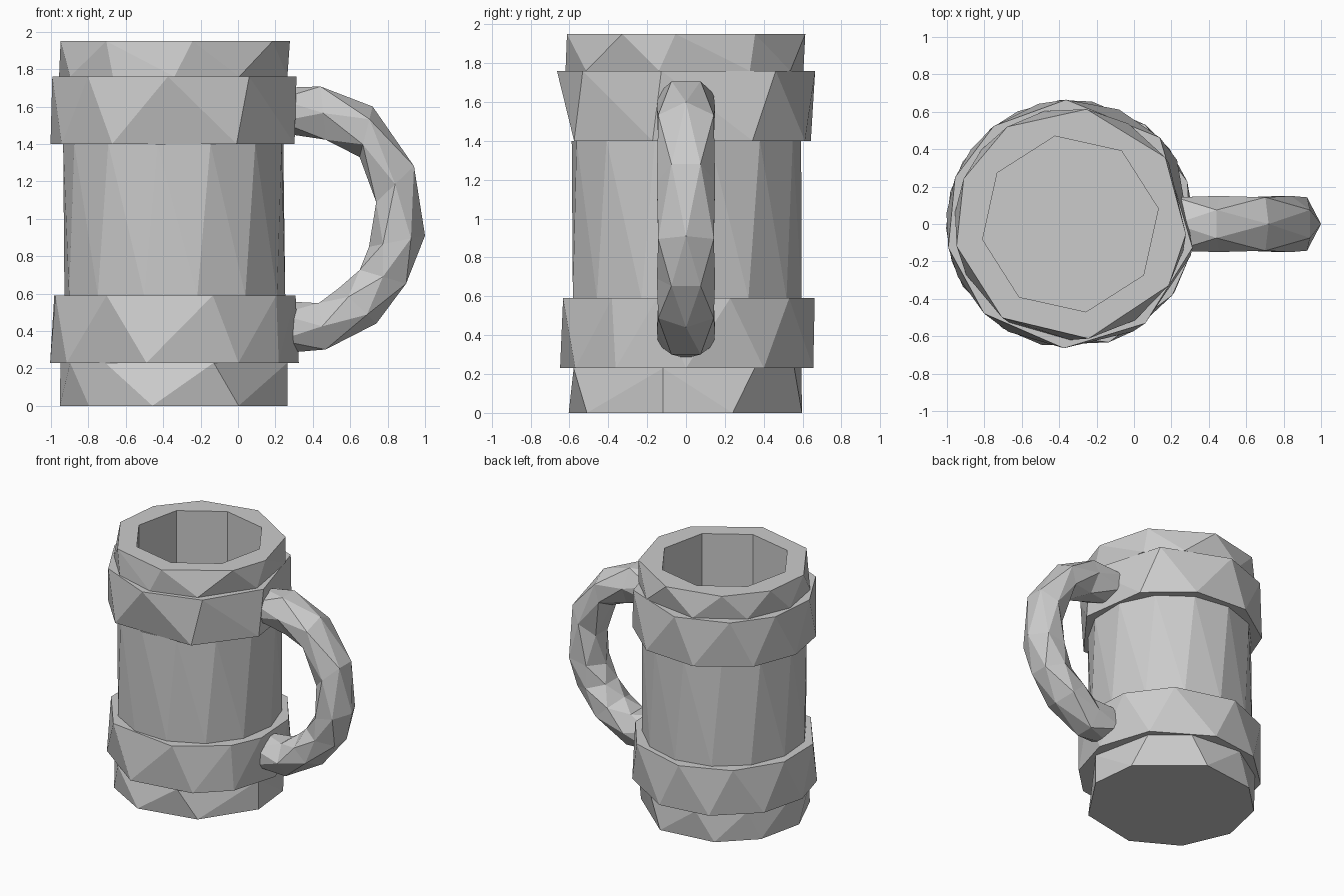
import bpy
import bmesh
from math import sin, cos, radians, pi
from mathutils import Vector

cube = bpy.data.objects.get("Cube")
if cube:
    bpy.data.objects.remove(cube, do_unlink=True)

grey = bpy.data.materials.new("plain grey")
grey.use_nodes = True
grey.diffuse_color = (0.6, 0.6, 0.6, 1)
grey.node_tree.nodes["Principled BSDF"].inputs["Base Color"].default_value = (0.6, 0.6, 0.6, 1)

CENTRE_X = -0.34


def finish(name, bm):
    bmesh.ops.recalc_face_normals(bm, faces=bm.faces)
    mesh = bpy.data.meshes.new(name)
    bm.to_mesh(mesh)
    bm.free()
    mesh.materials.append(grey)
    obj = bpy.data.objects.new(name, mesh)
    bpy.context.collection.objects.link(obj)
    return obj


def faceted_drum(name, low, high, radius, low_angles, high_angles):
    """Hull between two irregular polygons, giving chiselled sides."""
    bm = bmesh.new()
    for z, angles in ((low, low_angles), (high, high_angles)):
        for a in map(radians, angles):
            bm.verts.new((CENTRE_X + radius * cos(a), radius * sin(a), z))
    bmesh.ops.convex_hull(bm, input=bm.verts[:])
    bmesh.ops.dissolve_limit(bm, angle_limit=0.01, verts=bm.verts[:], edges=bm.edges[:])
    return finish(name, bm)


def even(count, start):
    return [start + 360 * i / count for i in range(count)]


# Drums of the mug, bottom to top
drums = [
    faceted_drum("base", 0, 0.23, 0.615,
                 [349, 23, 76, 118, 150, 185, 222, 259, 304],
                 [349, 35, 65, 105, 140, 172, 205, 233, 290]),
    faceted_drum("lower_band", 0.23, 0.59, 0.665,
                 [0, 37, 80, 115, 150, 182, 210, 257, 301, 327],
                 [347, 20, 53, 95, 130, 165, 197, 237, 288, 325]),
    faceted_drum("body", 0.59, 1.40, 0.595, even(13, 5), even(13, 12)),
    faceted_drum("upper_band", 1.40, 1.76, 0.665,
                 [345, 31, 67, 105, 143, 175, 205, 240, 300],
                 [349, 44, 92, 128, 158, 191, 226, 267, 307]),
    faceted_drum("rim", 1.76, 1.95, 0.62,
                 [347, 32, 60, 103, 140, 174, 206, 238, 270, 304],
                 [355, 35, 82, 123, 157, 191, 234, 279, 328]),
]

# Eight-sided hollow cut through every drum
hollow = faceted_drum("hollow_cutter", 0.2, 2.1, 0.477, even(8, 10), even(8, 10))
hollow.hide_render = True
for drum in drums:
    cut = drum.modifiers.new("hollow", 'BOOLEAN')
    cut.object = hollow
    cut.solver = 'EXACT'
    bpy.context.view_layer.objects.active = drum
    bpy.ops.object.modifier_apply(modifier=cut.name)
bpy.data.objects.remove(hollow, do_unlink=True)

# Handle: outer and inner (x, z) points for each cross-section
sections = [
    ((0.22, 1.70), (0.22, 1.46)), ((0.44, 1.72), (0.47, 1.41)),
    ((0.72, 1.60), (0.65, 1.33)), ((0.95, 1.29), (0.73, 1.08)),
    ((1.00, 0.91), (0.70, 0.85)), ((0.91, 0.65), (0.64, 0.73)),
    ((0.74, 0.44), (0.54, 0.63)), ((0.47, 0.29), (0.43, 0.56)),
    ((0.22, 0.28), (0.22, 0.56)),
]
SIDES = 6
bm = bmesh.new()
rings = []
for i, (outer, inner) in enumerate(sections):
    out, inn = (Vector((p[0], 0, p[1])) for p in (outer, inner))
    mid, reach = (out + inn) / 2, (out - inn) / 2
    twist = 0.5 * (i % 2)
    grow, width = (1.06, 0.15) if twist else (1, 0.165)
    ring = []
    for k in range(SIDES):
        a = 2 * pi * (k + twist) / SIDES
        ring.append(bm.verts.new(mid + reach * cos(a) * grow + Vector((0, width * sin(a), 0))))
    rings.append(ring)
for i, (a, b) in enumerate(zip(rings, rings[1:])):
    if i % 2:
        a, b = b, a
    for k in range(SIDES):
        n = (k + 1) % SIDES
        bm.faces.new((a[k], a[n], b[k]))
        bm.faces.new((b[k], a[n], b[n]))
bm.faces.new(rings[0])
bm.faces.new(rings[-1])
finish("handle", bm)
